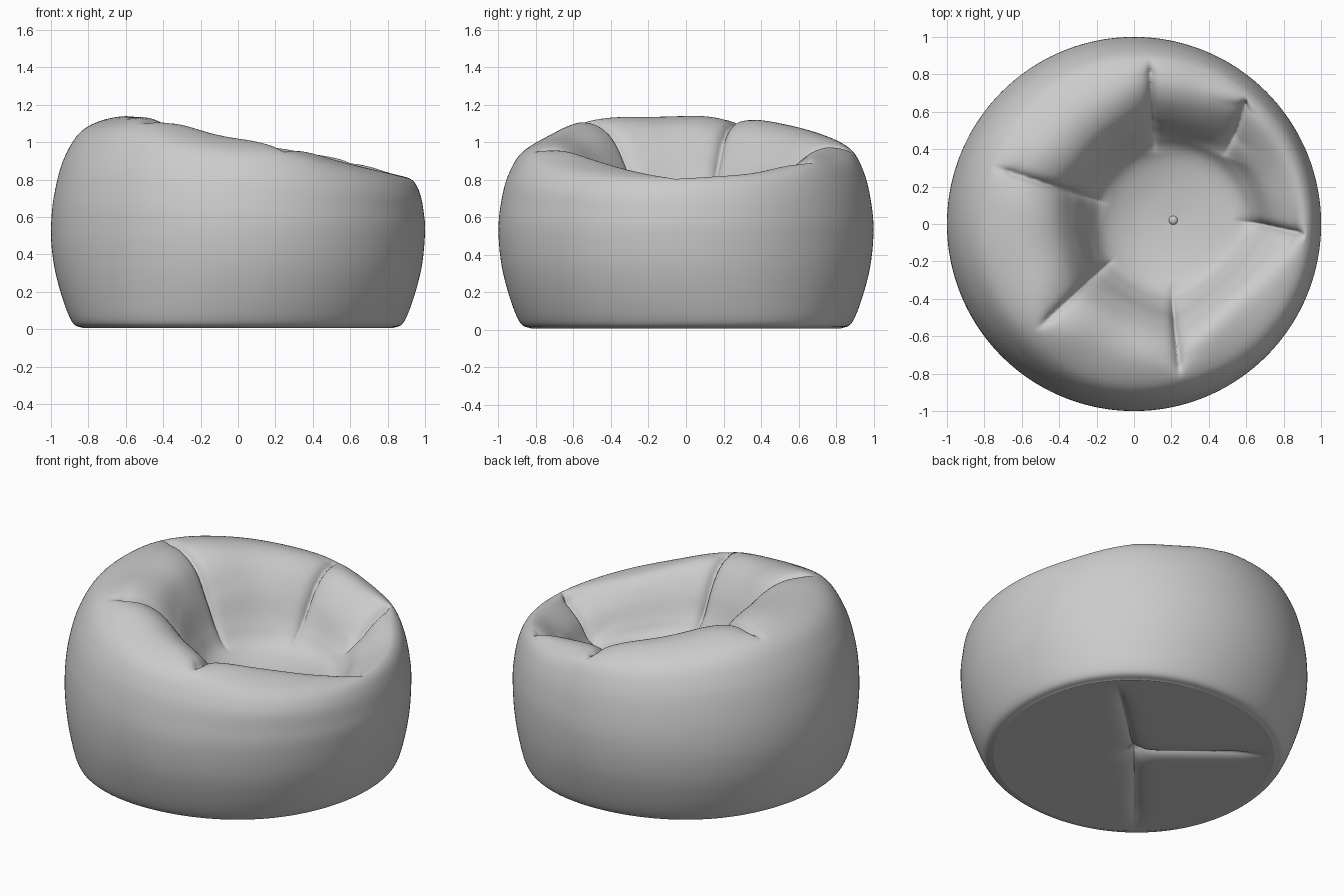
import bpy, bmesh, math
from mathutils import Vector

if "Cube" in bpy.data.objects:
    bpy.data.objects.remove(bpy.data.objects["Cube"])

SEGS, STEPS = 420, 8
SEAT = Vector((0.2, 0.02))          # plan centre of the seat hollow
FLOOR = 0.53

# Stitched folds in plan: outer end, inner end, lift of the rim corner
FOLDS = [((-0.76, 0.31), (-0.14, 0.11), 0.015), ((-0.52, -0.57), (-0.10, -0.18), 0.04),
         ((0.25, -0.82), (0.20, -0.32), 0.03), ((0.92, -0.06), (0.54, 0.02), 0.0),
         ((0.60, 0.68), (0.48, 0.36), 0.03), ((0.09, 0.90), (0.11, 0.38), 0.02)]
# Shallow folds on the underside
BASE_FOLDS = [((0.60, 0.56), (0.0, 0.0)), ((-0.56, -0.66), (0.0, 0.0)),
              ((-0.60, 0.50), (0.0, 0.0))]


def profile(a):
    """Section at angle a: (offset toward seat centre, radius, height)."""
    roll = max(0, math.cos(a + math.radians(47))) ** 6     # fuller front right lobe
    wide = 0.06 * math.cos(a - math.radians(45)) ** 4      # base wider on one diagonal
    h = 1.01 - 0.218 * (0.16 + 0.74 * math.cos(a)) + 0.02 * roll
    side = lambda k: 0.52 + (h - 0.52) * k
    wall = lambda k: FLOOR + (h - FLOOR) * k
    return [(0, 0, 0.012), (0, 0.4, 0.01), (0, 0.76 + wide, 0.008),
            (0, 0.82 + wide, 0.01), (0, 0.87 + wide, 0.04), (0, 0.93 + wide * 0.6, 0.17),
            (0, 0.98 + wide * 0.2, 0.34), (0, 1.0, 0.52),
            (0.03, 0.988, side(0.33)), (0.13, 0.95, side(0.66)),
            (0.33, 0.88 - 0.03 * roll, side(0.9)), (0.75, 0.75 - 0.1 * roll, h),
            (1, 0.63 - 0.1 * roll, wall(0.92)), (1, 0.52 - 0.06 * roll, wall(0.68)),
            (1, 0.44 - 0.04 * roll, wall(0.36)), (1, 0.36 - 0.02 * roll, wall(0.15)),
            (1, 0.2, FLOOR + 0.02), (1, 0, FLOOR)]


def spline(pts):
    """Smooth curve through the points."""
    p = [Vector(q) for q in pts]
    out = []
    for i in range(len(p) - 1):
        a, b, c, d = p[max(i - 1, 0)], p[i], p[i + 1], p[min(i + 2, len(p) - 1)]
        for s in range(STEPS):
            t = s / STEPS
            out.append(0.5 * (2 * b + (c - a) * t + (2 * a - 5 * b + 4 * c - d) * t * t
                              + (3 * b - a - 3 * c + d) * t ** 3))
    return out + [p[-1]]


def fold_distance(q, fold):
    """Distance to a fold line and fade toward its ends."""
    a, b = Vector(fold[0]), Vector(fold[1])
    t = min(max((q - a).dot(b - a) / (b - a).length_squared, 0), 1)
    return (q - a.lerp(b, t)).length, min(1, t / 0.25), min(1, (1 - t) / 0.25)


def fold_push(co, ring):
    """Sink the surface along the folds and lift the rim corners."""
    q = co.xy
    if ring >= 8 * STEPS:
        fade = min(1, (ring - 8 * STEPS) / (2 * STEPS))
        out = (q - SEAT).normalized() if (q - SEAT).length > 1e-4 else Vector((0, 0))
        for f in FOLDS:
            d, e0, e1 = fold_distance(q, f)
            depth = e0 * e1 * (0.055 * math.exp(-d / 0.022)
                               + 0.03 * math.exp(-(d / 0.12) ** 2))
            co += Vector((out.x * 0.7, out.y * 0.7, -0.8)) * depth * fade
            corner = Vector(f[0]).lerp(Vector(f[1]), 0.15)
            co.z += fade * f[2] * math.exp(-((q - corner).length / 0.22) ** 2)
    elif ring <= 3 * STEPS:
        for f in BASE_FOLDS:
            d, e0, _ = fold_distance(q, f)
            co.z += 0.035 * e0 * math.exp(-d / 0.03)
    return co


# Bean bag body
bm = bmesh.new()
columns = []
for j in range(SEGS):
    a = math.tau * j / SEGS
    col = []
    for i, (k, r, z) in enumerate(spline(profile(a))):
        co = Vector((SEAT.x * k + r * math.cos(a), SEAT.y * k + r * math.sin(a), z))
        col.append(bm.verts.new(fold_push(co, i)))
    columns.append(col)
for j in range(SEGS):
    c, n = columns[j], columns[(j + 1) % SEGS]
    for i in range(len(c) - 1):
        bm.faces.new((c[i], n[i], n[i + 1], c[i + 1]))
bmesh.ops.remove_doubles(bm, verts=bm.verts, dist=1e-4)
for f in bm.faces:
    f.smooth = True
mesh = bpy.data.meshes.new("bean_bag_body")
bm.to_mesh(mesh)
bm.free()
body = bpy.data.objects.new("bean_bag_body", mesh)
bpy.context.collection.objects.link(body)

# Small gathered knot in the middle of the seat
bpy.ops.mesh.primitive_uv_sphere_add(segments=20, ring_count=12, radius=0.024,
                                     location=(0.21, 0.02, FLOOR))
knot = bpy.context.object
knot.name = "seat_knot"
knot.scale.z = 0.7
bpy.ops.object.shade_smooth()
